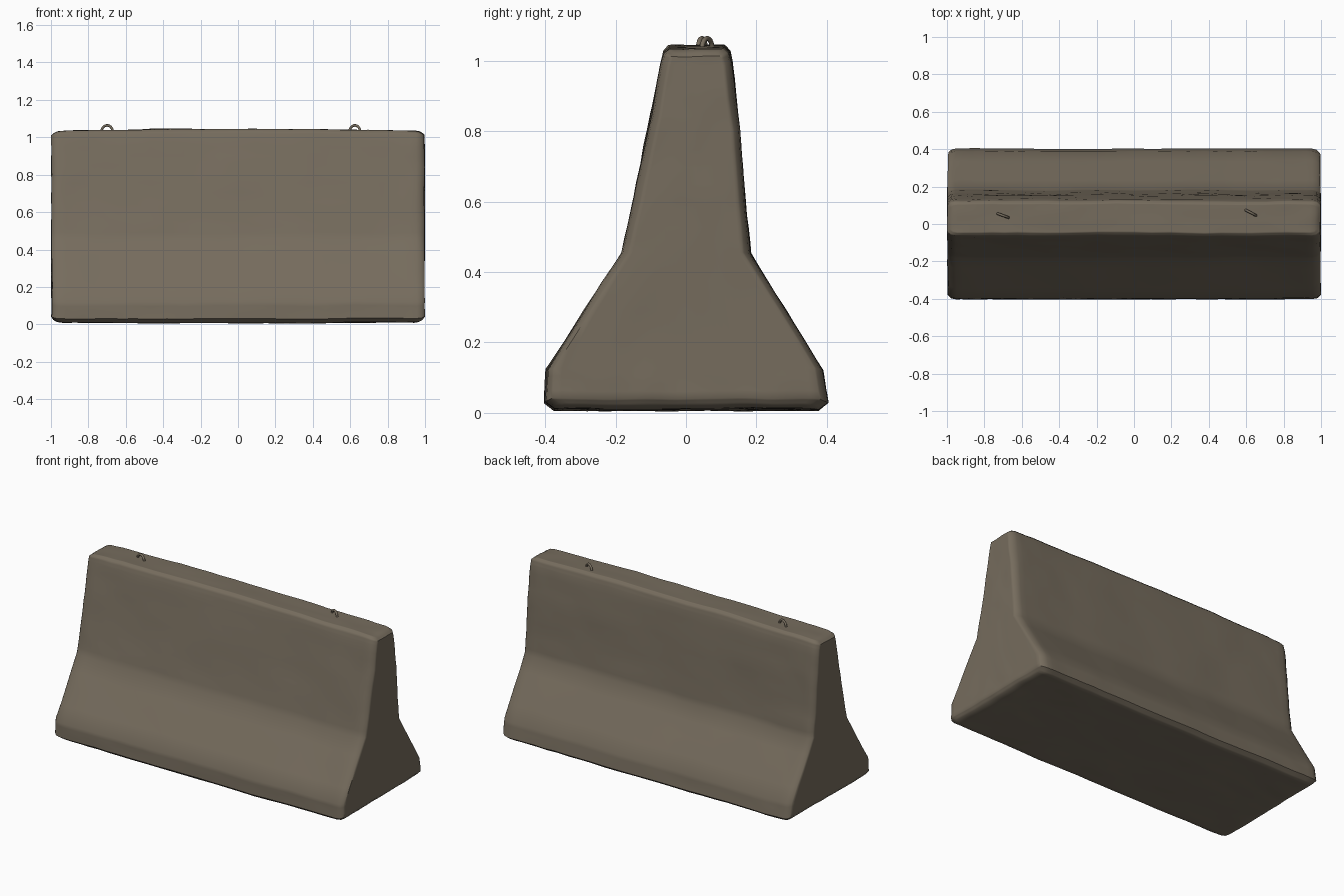
import bpy, bmesh, math
from mathutils import Vector, noise

cube = bpy.data.objects.get("Cube")
if cube:
    bpy.data.objects.remove(cube, do_unlink=True)


def make_material(name, rgb):
    mat = bpy.data.materials.new(name)
    mat.use_nodes = True
    mat.diffuse_color = (*rgb, 1)
    mat.node_tree.nodes["Principled BSDF"].inputs["Base Color"].default_value = (*rgb, 1)
    return mat


concrete = make_material("weathered concrete", (0.18, 0.15, 0.11))

# Barrier cross-section: height, front depth, back depth
LEVELS = [(0.01, -0.375, 0.375), (0.03, -0.402, 0.402), (0.12, -0.398, 0.387),
          (0.45, -0.182, 0.182), (0.60, -0.148, 0.167), (0.80, -0.108, 0.153),
          (0.99, -0.070, 0.130), (1.02, -0.061, 0.122), (1.033, -0.046, 0.108)]


def section(w):
    """Interpolate the cross-section at w, from 0 (base) to 1 (top)."""
    t = w * (len(LEVELS) - 1)
    i = min(int(t), len(LEVELS) - 2)
    return Vector(LEVELS[i]).lerp(Vector(LEVELS[i + 1]), t - i)


def shape_point(co):
    u, v, w = co.x, co.y, (co.z + 1) / 2
    z, front, back = section(w)
    x = math.sin(u * math.pi / 2)
    # Round the ends and the long edges of the end faces
    shrink = 0.022 * max(0, (abs(x) - 0.965) / 0.035) ** 2
    front, back = front + shrink, back - shrink
    y = front + (back - front) * (v + 1) / 2
    z += shrink * (1 - 2 * w) * 0.6
    # Sagging base and slightly crowned top
    z += 0.012 * w * (1 - x * x) + 0.005 * (1 - w) * (x * x - 0.6)
    edge_round = 0.012 * max(0, abs(2 * w - 1) - 0.75) / 0.25
    p = Vector((x * (0.996 - edge_round), y, z))
    # Worn, uneven casting
    p += noise.noise_vector(p * 3.5) * 0.005 + noise.noise_vector(p * 11) * 0.003
    return p


bm = bmesh.new()
bmesh.ops.create_cube(bm, size=2)
bmesh.ops.subdivide_edges(bm, edges=bm.edges[:], cuts=31, use_grid_fill=True)
for vert in bm.verts:
    vert.co = shape_point(vert.co)
mesh = bpy.data.meshes.new("barrier_body")
bm.to_mesh(mesh)
bm.free()
body = bpy.data.objects.new("barrier_body", mesh)
bpy.context.collection.objects.link(body)
mesh.materials.append(concrete)

bpy.ops.object.select_all(action='DESELECT')
body.select_set(True)
bpy.context.view_layer.objects.active = body
bpy.ops.object.shade_smooth_by_angle(angle=math.radians(50))


# Lifting loops of bent bar set in the top
def lifting_loop(name, x, y, turn):
    curve = bpy.data.curves.new(name, 'CURVE')
    curve.dimensions = '3D'
    curve.bevel_depth = 0.007
    curve.bevel_resolution = 2
    curve.use_fill_caps = True
    path = [(-0.032, -0.03)]
    path += [(-0.032 * math.cos(a), 0.034 * math.sin(a))
             for a in (math.pi * i / 10 for i in range(11))]
    path.append((0.032, -0.03))
    spline = curve.splines.new('POLY')
    spline.points.add(len(path) - 1)
    for point, (px, pz) in zip(spline.points, path):
        point.co = (px, 0, pz, 1)
    curve.materials.append(concrete)
    loop = bpy.data.objects.new(name, curve)
    loop.location = (x, y, 1.03)
    loop.rotation_euler.z = turn
    bpy.context.collection.objects.link(loop)


lifting_loop("right_lifting_loop", -0.70, 0.045, math.radians(-20))
lifting_loop("left_lifting_loop", 0.625, 0.06, math.radians(-28))
